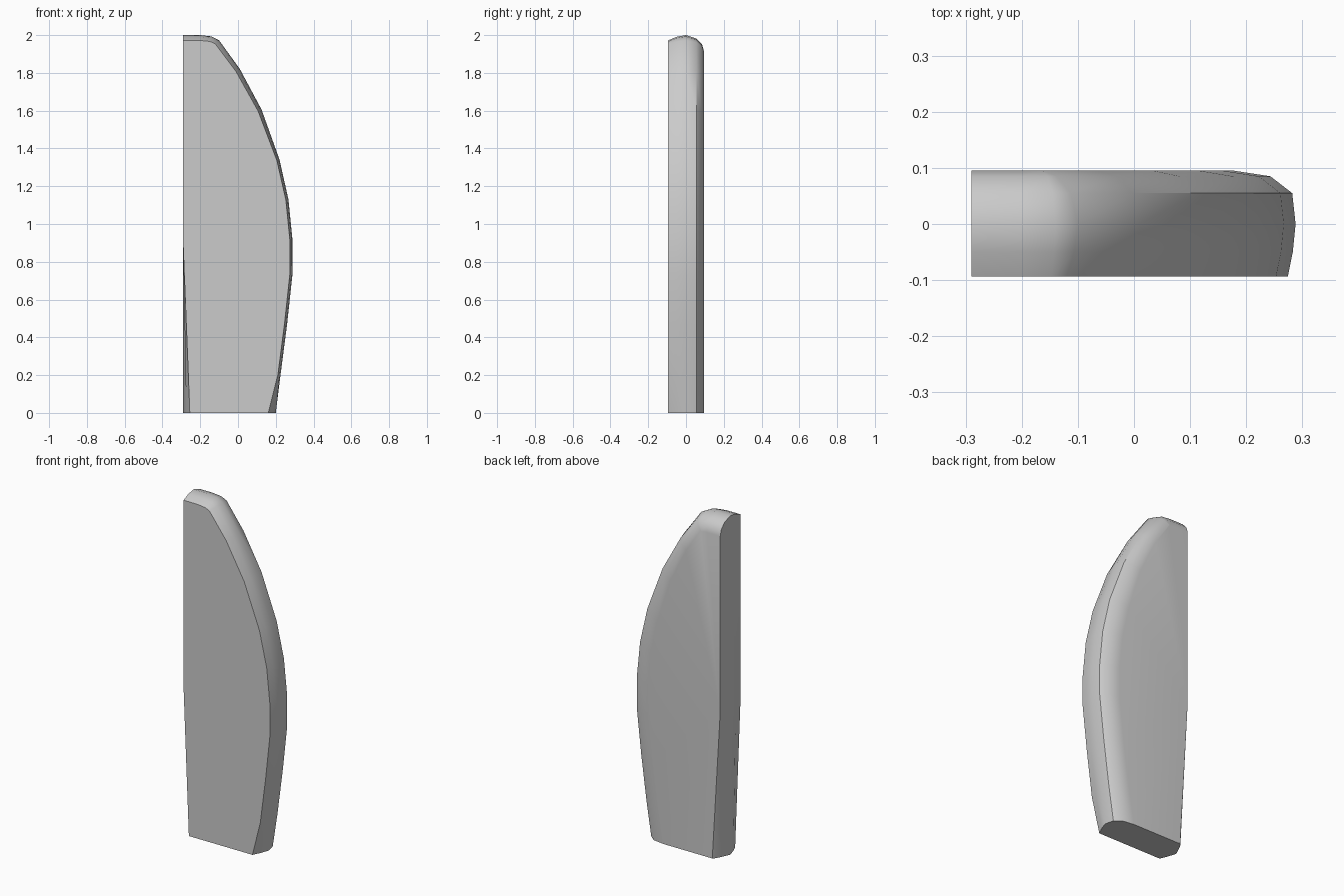
import bpy, bmesh, math
from mathutils import Vector

cube = bpy.data.objects.get("Cube")
if cube:
    bpy.data.objects.remove(cube, do_unlink=True)

# Single plain grey
grey = bpy.data.materials.new("plain grey")
grey.use_nodes = True
colour = (0.6, 0.6, 0.6, 1)
grey.diffuse_color = colour
grey.node_tree.nodes["Principled BSDF"].inputs["Base Color"].default_value = colour

# Curved edge of the blade, from the top left corner down to the bottom right (x, z)
EDGE = [(-.29, 2), (-.2, 2), (-.14, 1.993), (-.1, 1.972), (.01, 1.82),
        (.125, 1.605), (.22, 1.34), (.267, 1.13), (.288, .92), (.288, .73),
        (.26, .47), (.225, .2), (.2, 0)]
LEFT_X = -.29
TAPER_Z = .88

# Slices through the thickness: y, inset at top, side and bottom, left taper at the foot
SLICES = [(-.094, .028, .014, .04, .035),
          (-.05, .009, .005, .018, .016),
          (0, 0, 0, 0, 0),
          (.055, .018, .006, .012, .025),
          (.085, .05, .045, .05, .042),
          (.095, .085, .11, .12, .052)]


def lerp(a, b, t):
    return a + (b - a) * max(0, min(1, t))


def edge_normal(i):
    last = len(EDGE) - 1
    if i == 0:
        return Vector((0, 1))
    if i == last:
        return Vector((1, 0))
    a, b = Vector(EDGE[i - 1]), Vector(EDGE[i + 1])
    d = (b - a).normalized()
    return Vector((-d.y, d.x))


def slice_outline(y, top, side, low, taper):
    points = []
    for i, (x, z) in enumerate(EDGE):
        inset = lerp(top, side, (2 - z) / .7)
        inset = lerp(low, inset, z / .2)
        n = edge_normal(i)
        points.append((x - n.x * inset, y, z - n.y * inset))
    points.append((LEFT_X + taper, y, 0))
    points.append((LEFT_X, y, TAPER_Z))
    return points


# Blade: stack the slices and bridge them
bm = bmesh.new()
rings = [[bm.verts.new(p) for p in slice_outline(*s)] for s in SLICES]
for a, b in zip(rings, rings[1:]):
    for i in range(len(a)):
        j = (i + 1) % len(a)
        bm.faces.new((a[i], a[j], b[j], b[i]))
bm.faces.new(rings[0])
bm.faces.new(rings[-1])
bmesh.ops.recalc_face_normals(bm, faces=bm.faces)

mesh = bpy.data.meshes.new("blade")
bm.to_mesh(mesh)
bm.free()
mesh.materials.append(grey)
blade = bpy.data.objects.new("blade", mesh)
bpy.context.collection.objects.link(blade)

# Soft shading with crisp edges
bpy.ops.object.select_all(action='DESELECT')
blade.select_set(True)
bpy.context.view_layer.objects.active = blade
bpy.ops.object.shade_smooth_by_angle(angle=math.radians(35))
